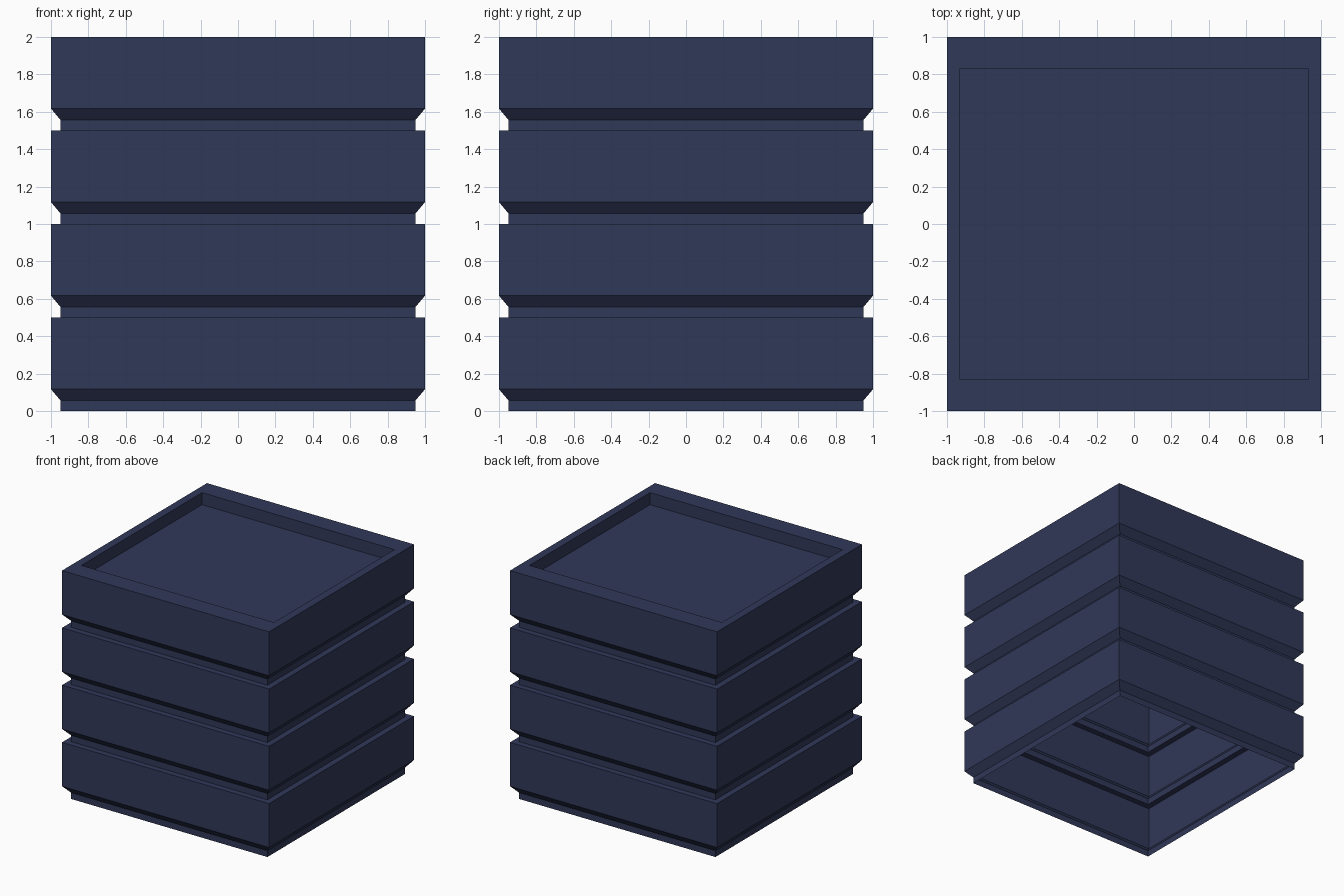
import bpy, bmesh

if "Cube" in bpy.data.objects:
    bpy.data.objects.remove(bpy.data.objects["Cube"])

# One flat navy colour for the whole stack
navy = bpy.data.materials.new("navy_blue")
navy.diffuse_color = (0.0296, 0.0395, 0.0976, 1.0)
navy.use_nodes = True
navy.node_tree.nodes["Principled BSDF"].inputs["Base Color"].default_value = navy.diffuse_color

PITCH = 0.5    # height of one tier
NECK = 0.948   # half width of the recessed neck


def ring(bm, hx, hy, z):
    """Rectangle of vertices, counter-clockwise seen from above."""
    return [bm.verts.new((sx * hx, sy * hy, z))
            for sx, sy in ((-1, -1), (1, -1), (1, 1), (-1, 1))]


def loft(name, profile, z0, cap=False):
    """Thin square shell through (half x, half y, z) sections, bottom to top."""
    bm = bmesh.new()
    rings = [ring(bm, hx, hy, z0 + z) for hx, hy, z in profile]
    for a, b in zip(rings, rings[1:]):
        for i in range(4):
            j = (i + 1) % 4
            bm.faces.new((a[i], a[j], b[j], b[i]))
    if cap:
        bm.faces.new(rings[-1])
    mesh = bpy.data.meshes.new(name)
    bm.to_mesh(mesh)
    bm.free()
    mesh.materials.append(navy)
    obj = bpy.data.objects.new(name, mesh)
    bpy.context.collection.objects.link(obj)
    return obj


# Tier shell: narrow neck, chamfer, straight side (hollow, open underneath)
side = [(NECK, NECK, 0.0), (NECK, NECK, 0.055), (1, 1, 0.117), (1, 1, PITCH)]
# Ledge that carries the neck of the next tier
ledge = [(NECK, NECK, PITCH)]
# Top rim and sunken lid panel
lid = [(0.93, 0.832, PITCH), (0.93, 0.832, PITCH - 0.105)]

for n in range(3):
    loft(f"crate_tier_{n + 1}", side + ledge, n * PITCH)
loft("top_crate_with_sunken_lid", side + lid, 3 * PITCH, cap=True)
